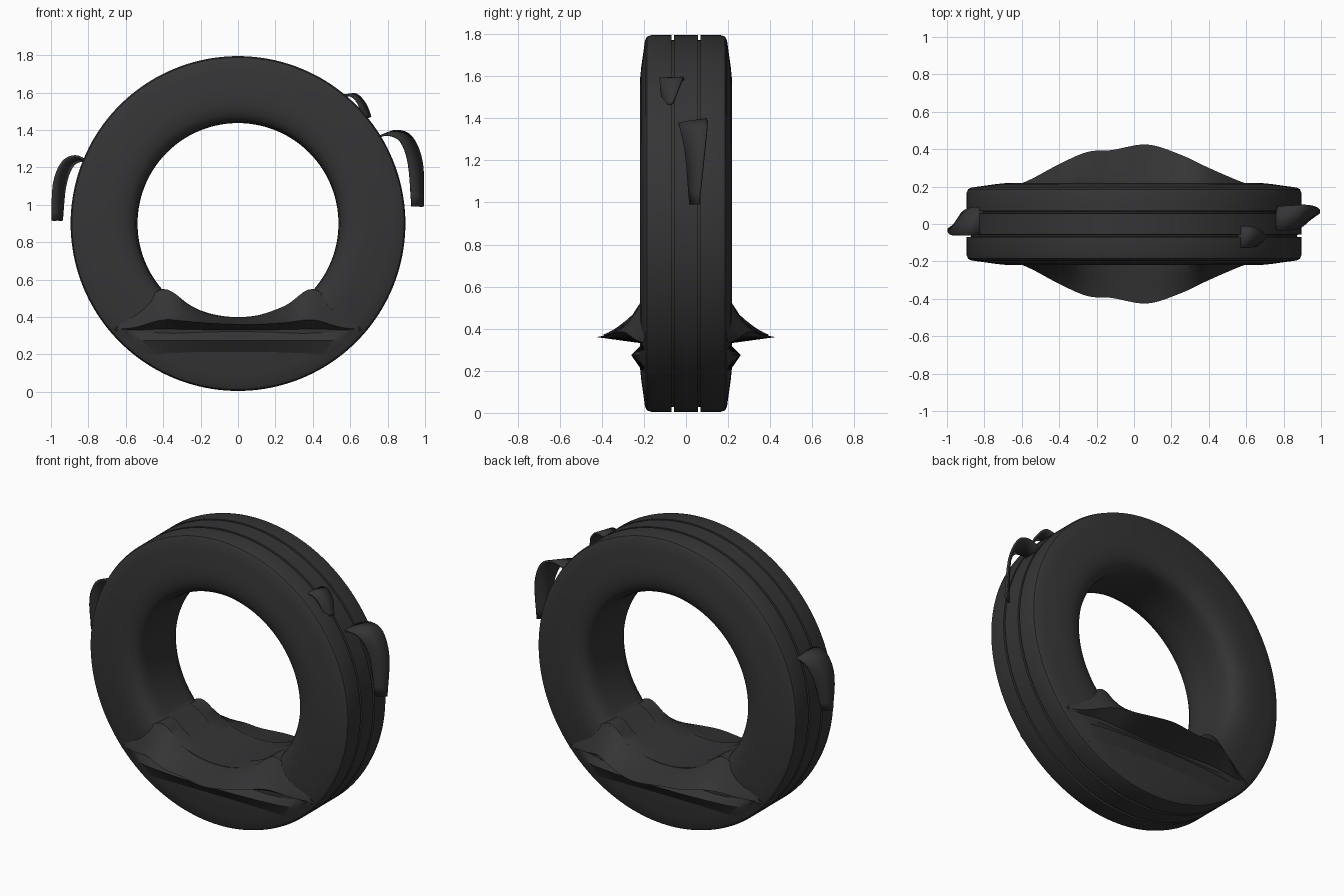
import bpy, bmesh, math
from mathutils import Vector

if "Cube" in bpy.data.objects:
    bpy.data.objects.remove(bpy.data.objects["Cube"])

rubber = bpy.data.materials.new("dark_rubber")
rubber.diffuse_color = (0.035, 0.035, 0.037, 1)
rubber.use_nodes = True
rubber.node_tree.nodes["Principled BSDF"].inputs["Base Color"].default_value = rubber.diffuse_color


def make(name, verts, faces, angle=35):
    me = bpy.data.meshes.new(name)
    bm = bmesh.new()
    vs = [bm.verts.new(v) for v in verts]
    for f in faces:
        bm.faces.new([vs[i] for i in f])
    bmesh.ops.recalc_face_normals(bm, faces=bm.faces)
    bm.to_mesh(me)
    bm.free()
    ob = bpy.data.objects.new(name, me)
    bpy.context.collection.objects.link(ob)
    me.materials.append(rubber)
    bpy.ops.object.select_all(action='DESELECT')
    ob.select_set(True)
    bpy.context.view_layer.objects.active = ob
    bpy.ops.object.shade_smooth_by_angle(angle=math.radians(angle))
    return ob


def grid(rows, cols, wrap_r=False, wrap_c=False):
    return [(r * cols + c, r * cols + (c + 1) % cols,
             (r + 1) % rows * cols + (c + 1) % cols, (r + 1) % rows * cols + c)
            for r in range(rows if wrap_r else rows - 1)
            for c in range(cols if wrap_c else cols - 1)]


def smooth(pts, steps=6):
    # Catmull-Rom curve through the given points
    p = [Vector(q) for q in pts]
    p = [2 * p[0] - p[1]] + p + [2 * p[-1] - p[-2]]
    out = []
    for i in range(1, len(p) - 2):
        for s in range(steps):
            t = s / steps
            a, b, c, d = p[i - 1:i + 3]
            out.append(0.5 * (2 * b + (c - a) * t + (2 * a - 5 * b + 4 * c - d) * t * t
                              + (3 * b - a - 3 * c + d) * t ** 3))
    return out + [p[-2]]


# Tyre body: half profile (y, radius), mirrored and lathed about the y axis
CZ, SEG = 0.9, 160
half = [(0.056, 0.895), (0.058, 0.872), (0.068, 0.872), (0.07, 0.895), (0.165, 0.895),
        (0.185, 0.888), (0.195, 0.87), (0.203, 0.81), (0.213, 0.74), (0.219, 0.68),
        (0.217, 0.63), (0.207, 0.59), (0.19, 0.562), (0.165, 0.546), (0.12, 0.539), (0.05, 0.537)]
profile = half + [(-y, r) for y, r in reversed(half)]
verts = []
for i in range(SEG):
    a = 2 * math.pi * i / SEG
    for y, r in profile:
        x, z = r * math.sin(a), CZ - r * math.cos(a)
        if r < 0.6 and z < CZ and abs(x) < 0.4:   # sagging floor of the hole
            z = max(z, 0.40 + 0.15 * (abs(x) / 0.4) ** 2.1)
        verts.append((x, y, z))
make("tyre_body", verts, grid(SEG, len(profile), True, True))

# Crumpled sidewall folds at the bottom, front and back
xs = [-.66, -.55, -.4, -.25, -.12, .07, .25, .4, .55, .66]
rim_z = [.34, .43, .55, .46, .41, .403, .46, .55, .43, .34]
mid_y = [.195, .225, .25, .275, .285, .29, .275, .245, .225, .195]
ridge_y = [.195, .24, .32, .385, .395, .425, .37, .30, .235, .195]
ridge_z = [.335, .345, .385, .375, .365, .36, .37, .385, .345, .335]
bulge_y = [.19, .225, .245, .255, .26, .26, .255, .245, .225, .19]
flat = lambda v: [v] * len(xs)
mid_z = [0.5 * a + 0.5 * b for a, b in zip(rim_z, ridge_z)]
sections = [(1, flat(.1), rim_z), (1, flat(.2), rim_z), (1, mid_y, mid_z),
            (1, ridge_y, ridge_z), (1, flat(.205), flat(.33)), (.92, bulge_y, flat(.275)),
            (.75, flat(.195), flat(.18)), (.75, flat(.1), flat(.18))]
for name, side in (("front_fold", -1), ("back_fold", 1)):
    rows = [smooth([(x * k, side * y, z) for x, y, z in zip(xs, ys, zs)])
            for k, ys, zs in sections]
    make(name, [v for r in rows for v in r], grid(len(rows), len(rows[0])))


# Peeling tread strips: thin ribbons between two edge rails
def ribbon(name, rail_a, rail_b, thick=0.012):
    a, b = smooth(rail_a, 4), smooth(rail_b, 4)
    rows = [a, [(p + q) / 2 for p, q in zip(a, b)], b]
    ob = make(name, [v for r in rows for v in r], grid(3, len(a)))
    m = ob.modifiers.new("thickness", 'SOLIDIFY')
    m.thickness, m.offset = thick, 0


ribbon("right_peel",
       [(.74, -.03, 1.36), (.80, -.035, 1.375), (.87, -.025, 1.34), (.912, 0, 1.22), (.93, .02, .99)],
       [(.77, .095, 1.37), (.85, .10, 1.395), (.93, .10, 1.36), (.985, .085, 1.22), (.99, .06, .99)])
ribbon("left_peel",
       [(-.80, .085, 1.22), (-.84, .09, 1.235), (-.89, .08, 1.20), (-.925, .05, 1.09), (-.94, .01, .915)],
       [(-.80, -.055, 1.23), (-.87, -.06, 1.26), (-.94, -.06, 1.225), (-.985, -.055, 1.11), (-.994, -.03, .915)])
ribbon("small_peel",
       [(.54, -.125, 1.58), (.60, -.125, 1.585), (.645, -.12, 1.54), (.67, -.105, 1.455)],
       [(.57, -.01, 1.58), (.63, -.015, 1.59), (.68, -.035, 1.54), (.71, -.065, 1.47)])
